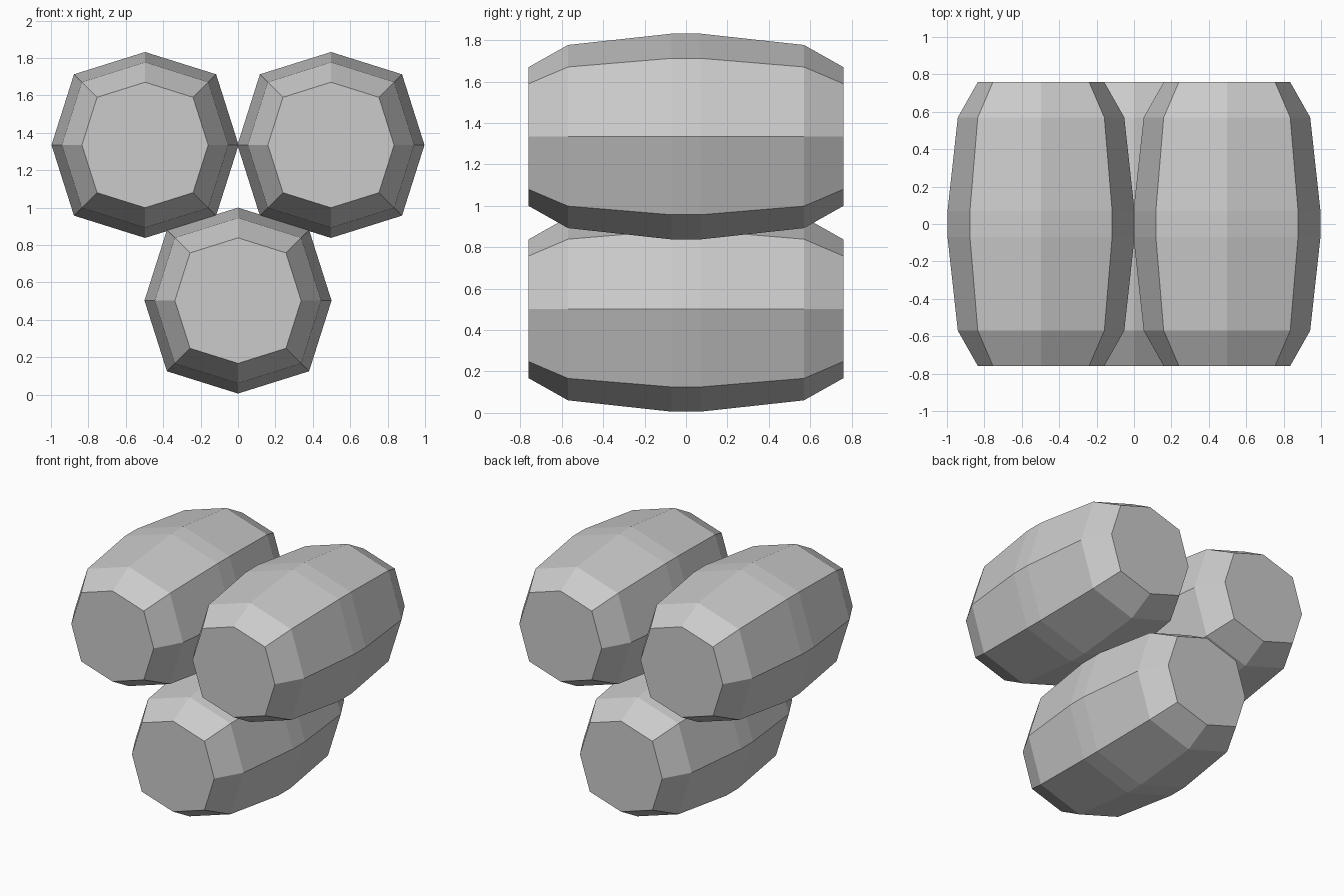
import bpy
import bmesh
import math

cube = bpy.data.objects.get("Cube")
if cube:
    bpy.data.objects.remove(cube, do_unlink=True)

grey = bpy.data.materials.new("light_grey")
grey.use_nodes = True
colour = (0.6, 0.6, 0.6, 1)
grey.diffuse_color = colour
grey.node_tree.nodes["Principled BSDF"].inputs["Base Color"].default_value = colour

SIDES = 8
HALF_WIDTH, HALF_HEIGHT = 0.5, 0.497
CORNER = 1.075  # diagonal corners reach further out than the axis ones

# Barrel profile: distance along y, radius factor
half_profile = [(0.07, 1.0), (0.57, 0.89), (0.76, 0.675)]
profile = [(-y, s) for y, s in reversed(half_profile)] + half_profile


def make_barrel(name, x, z):
    bm = bmesh.new()
    rings = []
    for y, scale in profile:
        ring = []
        for i in range(SIDES):
            a = math.tau * i / SIDES
            r = scale * (CORNER if i % 2 else 1)
            ring.append(bm.verts.new((r * HALF_WIDTH * math.cos(a), y,
                                      r * HALF_HEIGHT * math.sin(a))))
        rings.append(ring)
    # Staves between neighbouring rings
    for a, b in zip(rings, rings[1:]):
        for i in range(SIDES):
            j = (i + 1) % SIDES
            bm.faces.new((a[i], a[j], b[j], b[i]))
    # Flat end caps
    bm.faces.new(rings[0])
    bm.faces.new(rings[-1])
    bmesh.ops.recalc_face_normals(bm, faces=bm.faces)
    mesh = bpy.data.meshes.new(name)
    bm.to_mesh(mesh)
    bm.free()
    mesh.materials.append(grey)
    barrel = bpy.data.objects.new(name, mesh)
    barrel.location = (x, 0, z)
    bpy.context.collection.objects.link(barrel)


# Two barrels resting on one
make_barrel("bottom_barrel", 0, 0.503)
make_barrel("upper_left_barrel", 0.497, 1.335)
make_barrel("upper_right_barrel", -0.497, 1.335)
